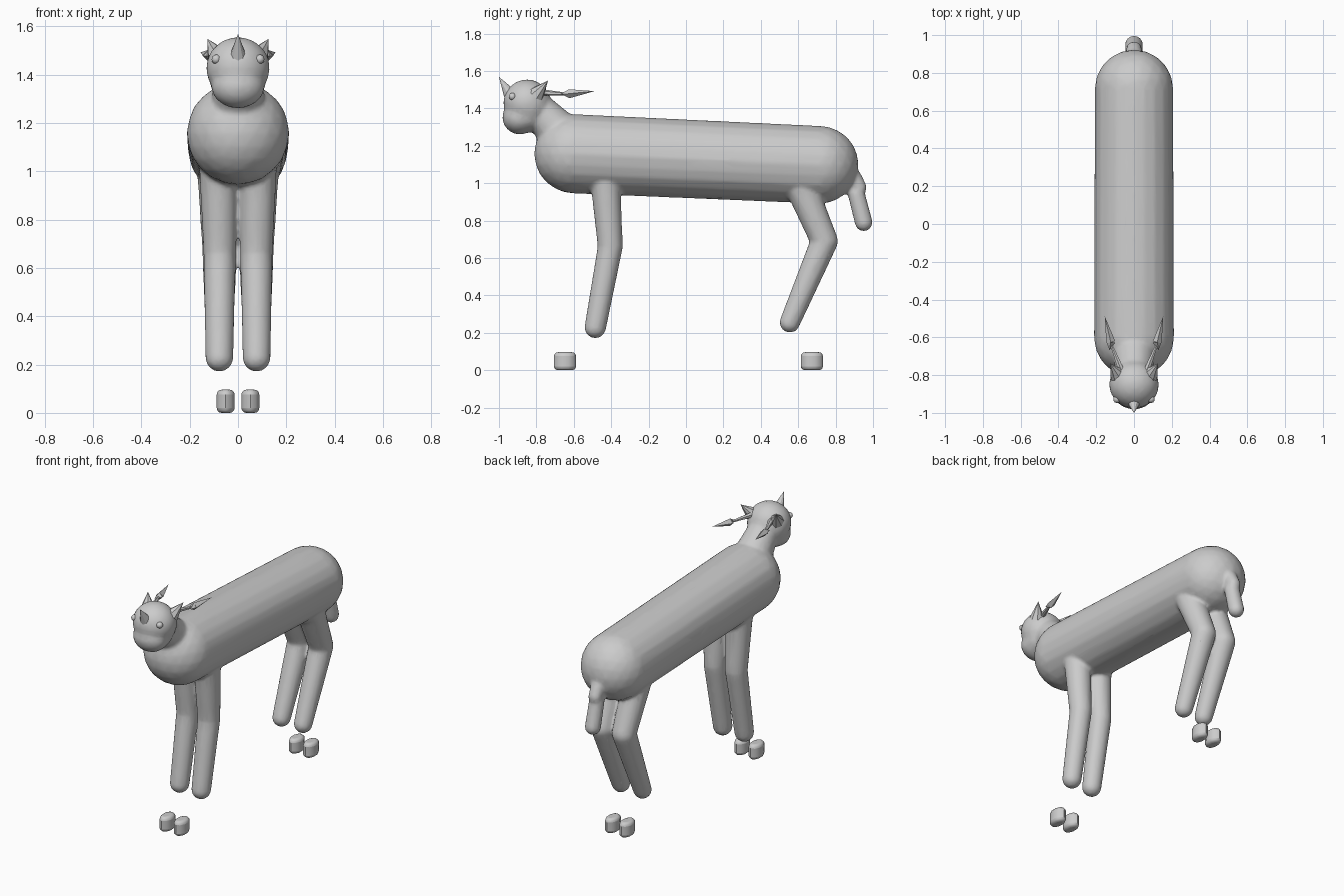
import bpy, bmesh
from mathutils import Vector, Matrix

if "Cube" in bpy.data.objects:
    bpy.data.objects.remove(bpy.data.objects["Cube"])


def finish(bm, name):
    bmesh.ops.recalc_face_normals(bm, faces=bm.faces)
    mesh = bpy.data.meshes.new(name)
    bm.to_mesh(mesh)
    bm.free()
    ob = bpy.data.objects.new(name, mesh)
    bpy.context.collection.objects.link(ob)
    return ob


def smooth(ob, angle=0.7):
    bpy.ops.object.select_all(action='DESELECT')
    ob.select_set(True)
    bpy.context.view_layer.objects.active = ob
    bpy.ops.object.shade_smooth_by_angle(angle=angle)


def capsule(bm, a, ra, b, rb, sx=1.0):
    """Tapered capsule: hull around two balls."""
    part = bmesh.new()
    for p, r in ((a, ra), (b, rb)):
        m = Matrix.Translation(p) @ Matrix.Diagonal((sx, 1, 1, 1))
        bmesh.ops.create_icosphere(part, subdivisions=3, radius=r, matrix=m)
    res = bmesh.ops.convex_hull(part, input=part.verts)
    junk = [v for v in part.verts if not v.link_faces or v in set(res["geom_interior"])]
    bmesh.ops.delete(part, geom=junk, context='VERTS')
    tmp = bpy.data.meshes.new("tmp")
    part.to_mesh(tmp)
    part.free()
    bm.from_mesh(tmp)
    bpy.data.meshes.remove(tmp)


def spike(bm, base, tip, r, r2=0.0, sides=8):
    """Cone running from base to tip."""
    base, tip = Vector(base), Vector(tip)
    d = tip - base
    m = Matrix.Translation((base + tip) / 2) @ d.to_track_quat('Z', 'Y').to_matrix().to_4x4()
    bmesh.ops.create_cone(bm, cap_ends=True, segments=sides, radius1=r, radius2=r2,
                          depth=d.length, matrix=m)


# Body, neck, head, legs and tail, fused into one skin
bm = bmesh.new()
capsule(bm, (0, -0.60, 1.157), 0.212, (0, 0.715, 1.098), 0.208)          # trunk
capsule(bm, (0, -0.81, 1.41), 0.09, (0, -0.62, 1.21), 0.125)             # neck
capsule(bm, (0, -0.85, 1.428), 0.127, (0, -0.845, 1.42), 0.125, 1.04)    # skull
capsule(bm, (0, -0.89, 1.352), 0.092, (0, -0.85, 1.365), 0.095, 1.2)     # muzzle
capsule(bm, (0, 0.895, 1.03), 0.045, (0, 0.925, 0.975), 0.042)           # tail root
capsule(bm, (0, 0.91, 0.945), 0.046, (0, 0.95, 0.79), 0.048)             # tail
for s in (-1, 1):
    capsule(bm, (s * 0.08, -0.43, 1.0), 0.08, (s * 0.076, -0.405, 0.66), 0.067)
    capsule(bm, (s * 0.076, -0.405, 0.66), 0.067, (s * 0.077, -0.485, 0.228), 0.058)
    capsule(bm, (s * 0.082, 0.62, 0.97), 0.085, (s * 0.076, 0.74, 0.69), 0.073)
    capsule(bm, (s * 0.076, 0.74, 0.69), 0.073, (s * 0.077, 0.555, 0.255), 0.055)
body = finish(bm, "body")
rm = body.modifiers.new("fuse", 'REMESH')
rm.mode = 'VOXEL'
rm.voxel_size = 0.011
rm.use_smooth_shade = True
sm = body.modifiers.new("soften", 'SMOOTH')
sm.factor = 0.5
sm.iterations = 6
dec = body.modifiers.new("reduce", 'DECIMATE')
dec.ratio = 0.2

# Horn on the forehead
bm = bmesh.new()
spike(bm, (0, -0.925, 1.45), (0, -1.0, 1.568), 0.045, sides=10)
finish(bm, "horn")

for s, side in ((-1, "right"), (1, "left")):
    # Ears
    bm = bmesh.new()
    spike(bm, (s * 0.085, -0.80, 1.475), (s * 0.127, -0.738, 1.548), 0.045)
    finish(bm, "ear_" + side)

    # Barbed antlers pointing backwards
    bm = bmesh.new()
    spike(bm, (s * 0.065, -0.78, 1.485), (s * 0.12, -0.64, 1.477), 0.018, 0.007, 6)
    spike(bm, (s * 0.123, -0.625, 1.478), (s * 0.155, -0.488, 1.492), 0.024, 0, 4)
    spike(bm, (s * 0.123, -0.625, 1.478), (s * 0.13, -0.668, 1.477), 0.024, 0, 4)
    finish(bm, "antler_" + side)

    # Eyes
    bm = bmesh.new()
    bmesh.ops.create_icosphere(bm, subdivisions=2, radius=0.02,
                               matrix=Matrix.Translation((s * 0.09, -0.928, 1.463)))
    smooth(finish(bm, "eye_" + side), 1.0)

    # Hooves: rounded oval blocks
    for y, where in ((-0.647, "front"), (0.673, "hind")):
        bm = bmesh.new()
        bmesh.ops.create_cone(bm, cap_ends=True, segments=10, radius1=0.5, radius2=0.5, depth=1,
                              matrix=Matrix.Translation((s * 0.051, y, 0.048))
                              @ Matrix.Diagonal((0.078, 0.118, 0.096, 1)))
        hoof = finish(bm, where + "_hoof_" + side)
        bv = hoof.modifiers.new("round", 'BEVEL')
        bv.width = 0.02
        bv.segments = 3
        bv.limit_method = 'ANGLE'
        bv.angle_limit = 1.0
        smooth(hoof, 0.9)
